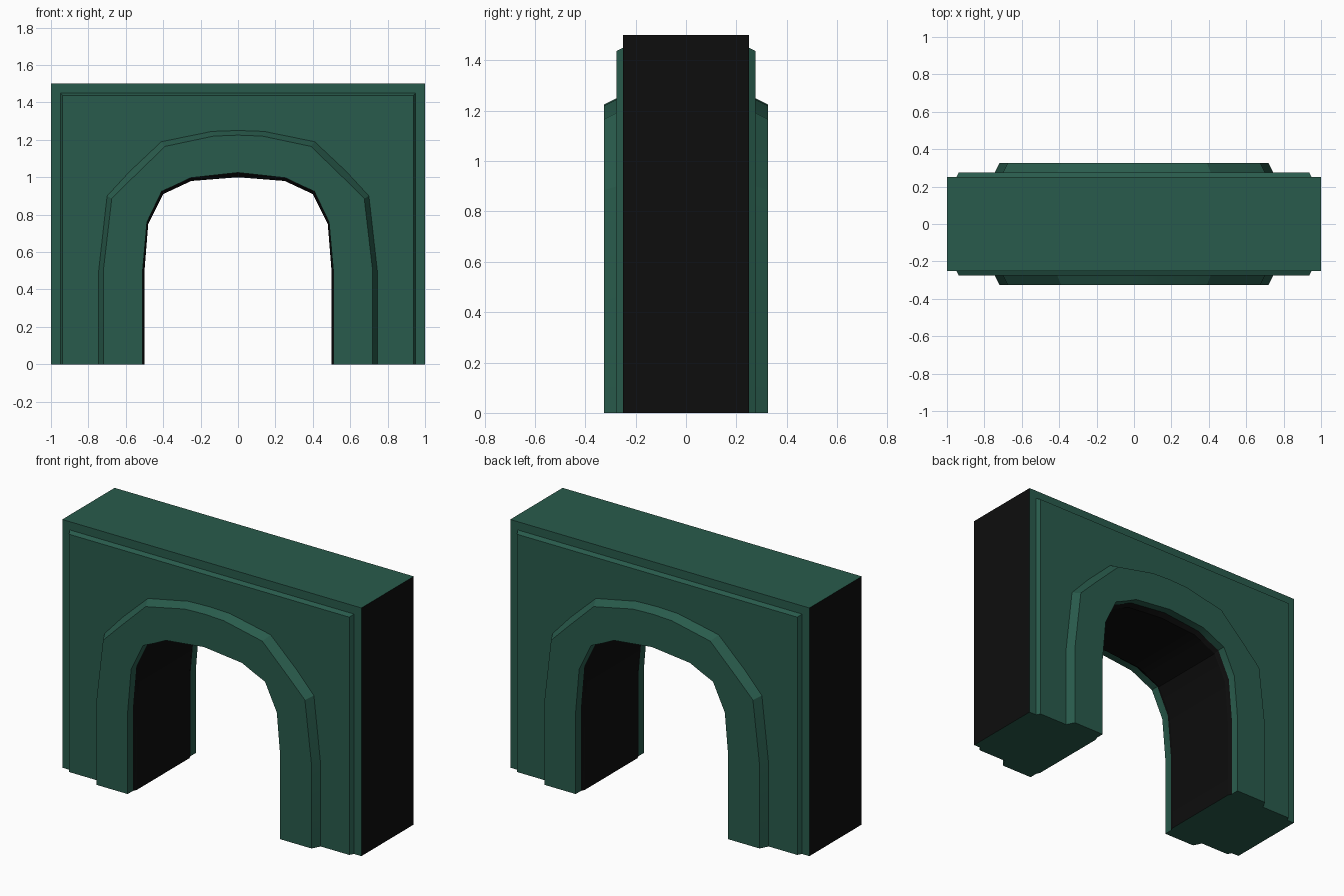
import bpy, bmesh

if "Cube" in bpy.data.objects:
    bpy.data.objects.remove(bpy.data.objects["Cube"])


def material(name, rgb):
    m = bpy.data.materials.new(name)
    m.diffuse_color = (*rgb, 1)
    m.use_nodes = True
    m.node_tree.nodes["Principled BSDF"].inputs["Base Color"].default_value = m.diffuse_color
    return m


MATS = [material("dark_green", (0.022, 0.105, 0.072)),
        material("near_black", (0.004, 0.004, 0.004))]
GREEN, BLACK, SIDES_BLACK, SKIP = 0, 1, 2, None


def full(half):
    """Right half of an arch curve, foot to crown, mirrored to a whole arch."""
    return half + [(-x, z) for x, z in half[-2::-1]]


def frame(w, h):
    """Square-headed curve matching the arch curves point for point."""
    return full([(w, 0), (w, .5), (w, .9), (w, h), (.41, h), (.14, h), (0, h)])


# Arch curves (x, z) from the opening outwards
opening = full([(.5, 0), (.5, .5), (.48, .75), (.4, .91), (.325, .945), (.25, .98), (0, 1)])
trim_in = full([(.51, 0), (.51, .5), (.487, .76), (.408, .925), (.33, .96), (.255, .997), (0, 1.025)])
trim_face = full([(.72, 0), (.72, .5), (.675, .885), (.56, 1.0), (.39, 1.165), (.13, 1.22), (0, 1.225)])
trim_base = full([(.745, 0), (.745, .5), (.70, .9), (.58, 1.03), (.41, 1.19), (.14, 1.245), (0, 1.25)])
panel_face, panel_base, outline = frame(.937, 1.437), frame(.95, 1.45), frame(1, 1.5)


def loft(name, section):
    """Sweep a closed section of (curve, y, colour of the strip to the next point)."""
    bm = bmesh.new()
    rows = [[bm.verts.new((x, y, z)) for x, z in curve] for curve, y, _ in section]
    n = len(rows[0])
    for i, (_, _, colour) in enumerate(section):
        if colour is SKIP:
            continue
        a, b = rows[i], rows[(i + 1) % len(rows)]
        for j in range(n - 1):
            f = bm.faces.new((a[j], a[j + 1], b[j + 1], b[j]))
            f.normal_update()
            if colour == SIDES_BLACK:
                f.material_index = BLACK if abs(f.normal.x) > .9 else GREEN
            else:
                f.material_index = colour
    # Feet
    bm.faces.new([r[0] for r in reversed(rows)])
    bm.faces.new([r[-1] for r in rows])
    # Turn the shell so that the feet look down
    bmesh.ops.recalc_face_normals(bm, faces=bm.faces[:])
    bm.faces.ensure_lookup_table()
    if bm.faces[-1].normal.z > 0:
        bmesh.ops.reverse_faces(bm, faces=bm.faces[:])
    me = bpy.data.meshes.new(name)
    bm.to_mesh(me)
    bm.free()
    for m in MATS:
        me.materials.append(m)
    ob = bpy.data.objects.new(name, me)
    bpy.context.collection.objects.link(ob)
    bpy.ops.object.select_all(action='DESELECT')
    ob.select_set(True)
    bpy.context.view_layer.objects.active = ob
    bpy.ops.object.shade_smooth_by_angle(angle=0.4)


# Wall block with the arched passage
loft("wall", [(opening, -.25, SKIP), (panel_base, -.25, GREEN), (outline, -.25, SIDES_BLACK),
              (outline, .25, GREEN), (panel_base, .25, SKIP), (opening, .25, BLACK)])

for side, s in (("front", -1), ("back", 1)):
    # Raised panel with bevelled rim
    loft(side + "_panel", [(trim_base, s * .25, SKIP), (trim_base, s * .275, GREEN),
                           (panel_face, s * .275, GREEN), (panel_base, s * .25, SKIP)])
    # Arch surround
    loft(side + "_arch_trim", [(opening, s * .25, BLACK), (trim_in, s * .275, GREEN),
                               (trim_in, s * .325, GREEN), (trim_face, s * .325, GREEN),
                               (trim_base, s * .275, SKIP), (trim_base, s * .25, SKIP)])
